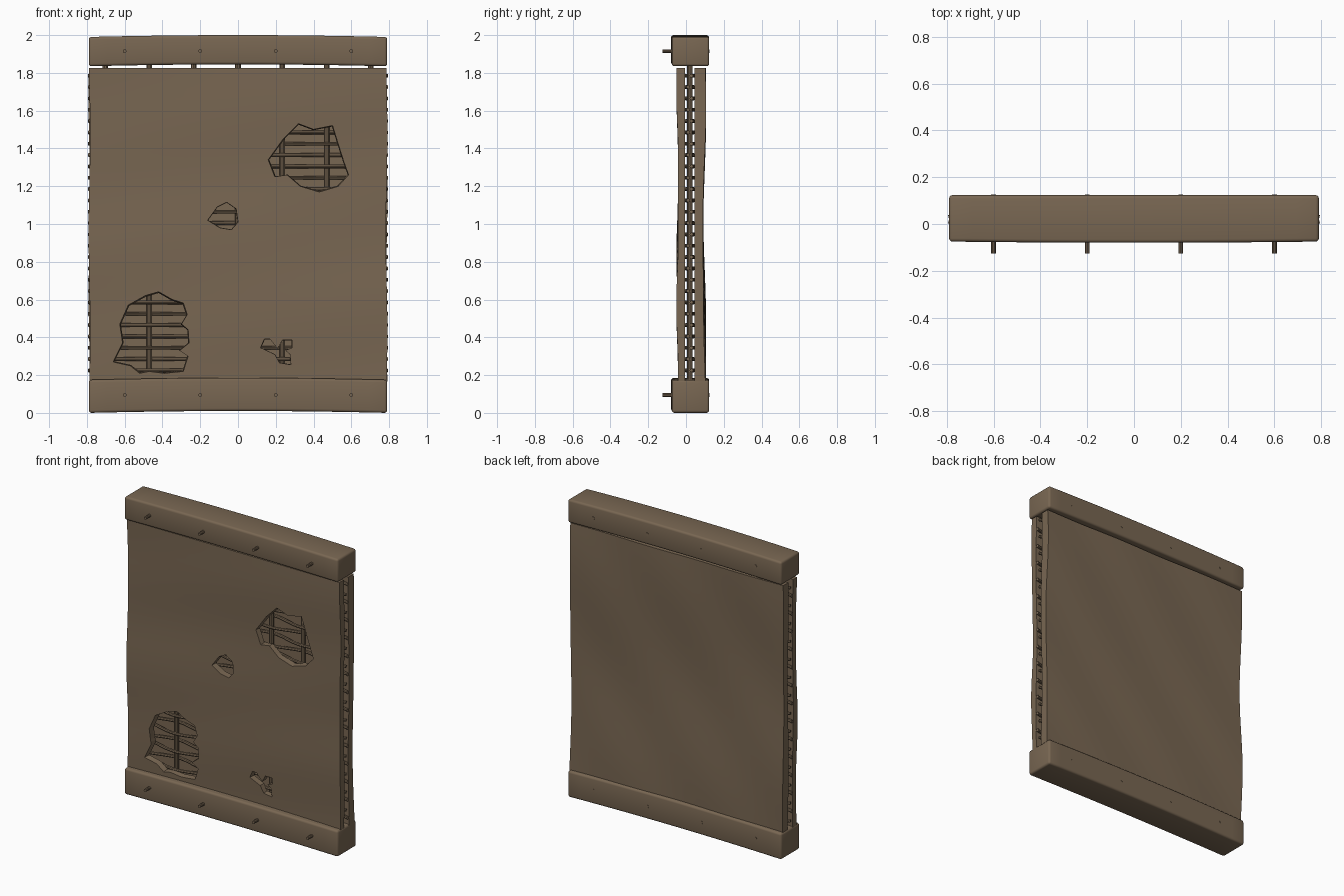
import bpy, bmesh, math
from mathutils import Vector, Matrix

if "Cube" in bpy.data.objects:
    bpy.data.objects.remove(bpy.data.objects["Cube"])

brown = bpy.data.materials.new("earth_brown")
brown.diffuse_color = (0.19, 0.135, 0.085, 1)
brown.use_nodes = True
brown.node_tree.nodes["Principled BSDF"].inputs["Base Color"].default_value = brown.diffuse_color


def add(name, bm, smooth=True):
    bmesh.ops.recalc_face_normals(bm, faces=bm.faces)
    me = bpy.data.meshes.new(name)
    bm.to_mesh(me)
    bm.free()
    me.materials.append(brown)
    ob = bpy.data.objects.new(name, me)
    bpy.context.collection.objects.link(ob)
    if smooth:
        shade(ob)
    return ob


def shade(ob):
    bpy.ops.object.select_all(action='DESELECT')
    ob.select_set(True)
    bpy.context.view_layer.objects.active = ob
    bpy.ops.object.shade_smooth_by_angle(angle=math.radians(35))


def tube(bm, pts, r, n=8):
    # closed tube through points, ring oriented along the path
    rings = []
    for i, p in enumerate(pts):
        t = (pts[min(i + 1, len(pts) - 1)] - pts[max(i - 1, 0)]).normalized()
        a = t.orthogonal() if abs(t.x) < 0.5 else t.cross(Vector((0, 0, 1)))
        a.normalize()
        b = t.cross(a)
        rings.append([bm.verts.new(p + r * (math.cos(k * math.tau / n) * a + math.sin(k * math.tau / n) * b))
                      for k in range(n)])
    for r0, r1 in zip(rings, rings[1:]):
        for k in range(n):
            bm.faces.new((r0[k], r0[(k + 1) % n], r1[(k + 1) % n], r1[k]))
    bm.faces.new(rings[0][::-1])
    bm.faces.new(rings[-1])


def box(x, y0, y1, z0, z1):
    bm = bmesh.new()
    m = Matrix.Translation((0, (y0 + y1) / 2, (z0 + z1) / 2)) @ Matrix.Diagonal((2 * x, y1 - y0, z1 - z0, 1))
    bmesh.ops.create_cube(bm, size=1, matrix=m)
    return bm


def slice_axis(bm, axis, lo, hi, n):
    for i in range(1, n):
        co, no = Vector(), Vector()
        co[axis] = lo + (hi - lo) * i / n
        no[axis] = 1
        bmesh.ops.bisect_plane(bm, geom=bm.verts[:] + bm.edges[:] + bm.faces[:], plane_co=co, plane_no=no)


# Top and bottom beams, rounded and slightly bowed
for name, z0, z1 in (("top_beam", 1.835, 1.99), ("bottom_beam", 0.0, 0.175)):
    bm = box(0.79, -0.075, 0.123, z0, z1)
    bmesh.ops.bevel(bm, geom=bm.edges[:], offset=0.014, segments=3, profile=0.5, affect='EDGES')
    slice_axis(bm, 0, -0.77, 0.77, 20)
    for v in bm.verts:
        bow = 1 - (v.co.x / 0.79) ** 2
        v.co.z += 0.01 * bow
        v.co.y -= 0.005 * bow * (v.co.y < 0)
    add(name, bm)

# Pegs driven through the beams
bm = bmesh.new()
for z in (0.095, 1.915):
    for x in (-0.6, -0.2, 0.2, 0.6):
        tube(bm, [Vector((x, -0.125, z)), Vector((x, 0.125, z))], 0.01, 10)
add("pegs", bm)

# Upright stakes
MID, STEP = 0.02, 0.2345
bm = bmesh.new()
for i in range(-3, 4):
    tube(bm, [Vector((i * STEP, MID, 0.1)), Vector((i * STEP, MID, 1.9))], 0.015, 10)
add("stakes", bm)

# Rods woven in alternation round the stakes
bm = bmesh.new()
for j in range(27):
    s = 0.022 if j % 2 else -0.022
    pts = []
    for k in range(57):
        x = -0.792 + 1.584 * k / 56
        pts.append(Vector((x, MID + s * math.cos(math.pi * x / STEP), 0.225 + 0.06 * j)))
    tube(bm, pts, 0.01, 8)
add("woven_rods", bm)


# Daub layers with uneven outer faces
def front_wave(x, z):
    return 0.004 * math.sin(5.5 * z + 0.8 * x + 1.0) + 0.0025 * math.sin(11 * z - 2 * x)


def back_wave(x, z):
    return 0.008 * math.cos(4.2 * (z - 1.75) + 0.9 * x) + 0.003 * math.sin(9 * x - 7 * z)


def daub(name, y0, y1, wave, side):
    bm = box(0.787, y0, y1, 0.165, 1.827)
    slice_axis(bm, 0, -0.787, 0.787, 28)
    slice_axis(bm, 2, 0.165, 1.827, 30)
    mid = (y0 + y1) / 2
    for v in bm.verts:
        w = wave(v.co.x, v.co.z)
        if (v.co.y - mid) * side > 0:
            v.co.y += w
        v.co.x += 0.004 * math.sin(6 * v.co.z + side)
    return add(name, bm, False)


front = daub("front_daub", -0.045, -0.004, front_wave, -1)
back = daub("back_daub", 0.045, 0.096, back_wave, 1)
shade(back)

# Broken patches in the front daub, outlines as x, z in hundredths
patches = [
    [(16, 134), (24, 145), (32, 153), (40, 150), (50, 152), (52.5, 144), (56, 133),
     (58.5, 126), (53, 120), (43, 117), (33, 120), (26, 126), (19.5, 125)],
    [(-16, 102), (-11, 109), (-6, 111.5), (-1, 108), (0, 101), (-3.5, 97), (-9.5, 98)],
    [(-66, 27), (-61, 37), (-62.5, 47), (-58, 57), (-49, 62), (-42, 64), (-35, 60),
     (-29, 58), (-27, 52), (-30, 47), (-26.5, 44), (-26, 37), (-31, 33), (-26.5, 30),
     (-29, 22), (-39, 21), (-47, 22), (-52, 21), (-57, 25)],
    [(12, 34.5), (14, 39), (17, 39), (21, 34), (23.5, 38.5), (28.5, 38.5), (28.5, 34.5),
     (25, 33), (27.5, 31), (28, 25.5), (22, 26.5), (19.5, 31)],
]
for pts in patches:
    cx = sum(p[0] for p in pts) / len(pts)
    cz = sum(p[1] for p in pts) / len(pts)
    bm = bmesh.new()
    rings = []
    for y, s in ((-0.08, 1.03), (0.02, 0.96)):
        rings.append([bm.verts.new(((cx + (x - cx) * s) / 100, y, (cz + (z - cz) * s) / 100)) for x, z in pts])
    n = len(pts)
    for k in range(n):
        bm.faces.new((rings[0][k], rings[0][(k + 1) % n], rings[1][(k + 1) % n], rings[1][k]))
    bm.faces.new(rings[0])
    bm.faces.new(rings[1][::-1])
    cutter = add("patch_cutter", bm, False)
    cutter.hide_render = True
    mod = front.modifiers.new("patch", 'BOOLEAN')
    mod.operation, mod.solver, mod.object = 'DIFFERENCE', 'EXACT', cutter
    bpy.context.view_layer.objects.active = front
    bpy.ops.object.modifier_apply(modifier=mod.name)
    bpy.data.objects.remove(cutter)
shade(front)
